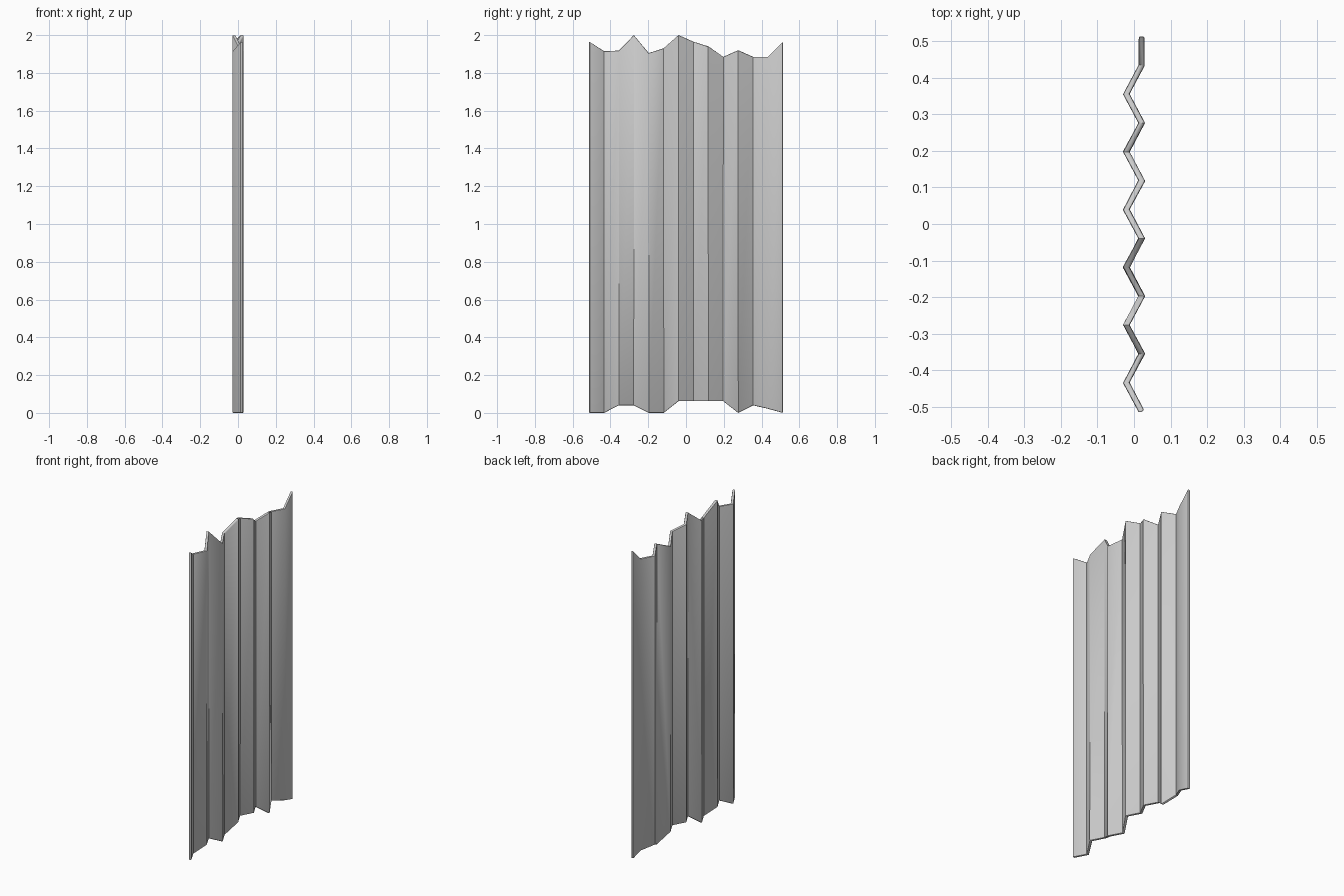
import bpy, bmesh, math

cube = bpy.data.objects.get("Cube")
if cube:
    bpy.data.objects.remove(cube)

# Ragged top and bottom heights at each fold, from front to back
TOPS = [1.965, 1.915, 1.918, 2.0, 1.905, 1.93, 2.0,
        1.965, 1.94, 1.885, 1.92, 1.885, 1.885, 1.965]
BOTTOMS = [0, 0, .04, .04, 0, 0, .062, .062, .062, .062, 0, .04, .022, 0]
LENGTH, THICKNESS, FOLD = 1.026, 0.016, 0.021

# Plain grey metal
metal = bpy.data.materials.new("grey_metal")
metal.use_nodes = True
grey = (0.6, 0.6, 0.6, 1)
metal.diffuse_color = grey
metal.node_tree.nodes["Principled BSDF"].inputs["Base Color"].default_value = grey

# Zigzag strip; the last panel runs straight back
bm = bmesh.new()
last = len(TOPS) - 1
rows = []
for i, (top, bottom) in enumerate(zip(TOPS, BOTTOMS)):
    x = FOLD if i % 2 == 0 or i == last else -FOLD
    y = LENGTH * (i / last - 0.5)
    rows.append([bm.verts.new((x, y, z)) for z in (bottom, top)])
for (a, b), (c, d) in zip(rows, rows[1:]):
    bm.faces.new((a, c, d, b))
mesh = bpy.data.meshes.new("corrugated_sheet")
bm.to_mesh(mesh)
bm.free()
mesh.materials.append(metal)
sheet = bpy.data.objects.new("corrugated_sheet", mesh)
bpy.context.collection.objects.link(sheet)

# Sheet thickness and a softened rim
solid = sheet.modifiers.new("thickness", 'SOLIDIFY')
solid.thickness = THICKNESS
solid.offset = 0
solid.use_even_offset = True
bevel = sheet.modifiers.new("rim", 'BEVEL')
bevel.width = 0.005
bevel.segments = 2
bevel.limit_method = 'ANGLE'
bevel.angle_limit = math.radians(70)

bpy.ops.object.select_all(action='DESELECT')
sheet.select_set(True)
bpy.context.view_layer.objects.active = sheet
for name in ("thickness", "rim"):
    bpy.ops.object.modifier_apply(modifier=name)
bpy.ops.object.shade_smooth_by_angle(angle=math.radians(35))
